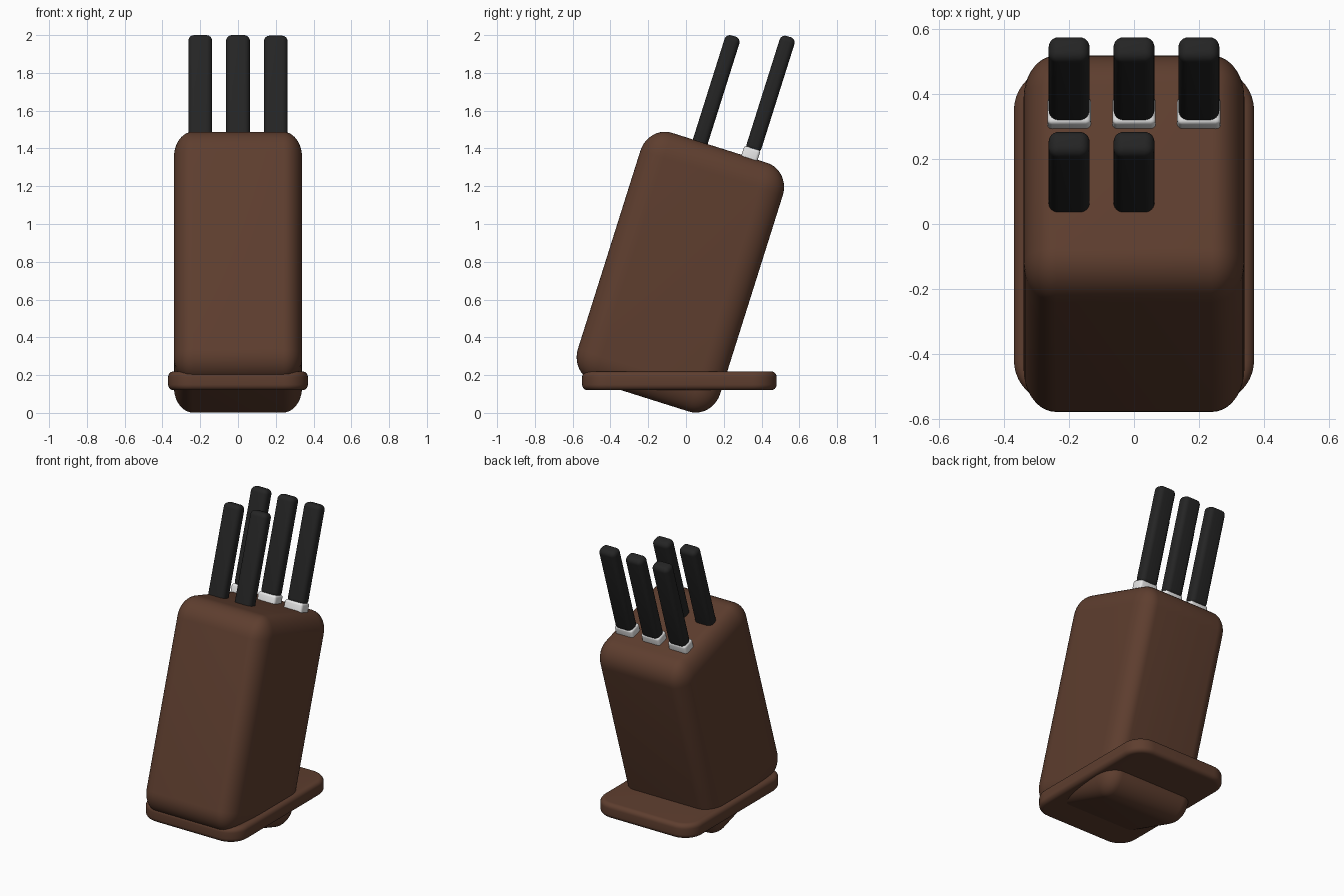
import bpy, bmesh
from math import radians
from mathutils import Matrix, Vector

cube = bpy.data.objects.get("Cube")
if cube:
    bpy.data.objects.remove(cube, do_unlink=True)


def material(name, rgb):
    m = bpy.data.materials.new(name)
    m.use_nodes = True
    color = (*rgb, 1)
    m.diffuse_color = color
    m.node_tree.nodes["Principled BSDF"].inputs["Base Color"].default_value = color
    return m


wood = material("brown wood", (0.112, 0.048, 0.028))
black = material("black handle", (0.018, 0.018, 0.018))
steel = material("pale steel", (0.8, 0.8, 0.8))

# Leaning frame shared by the block and everything slotted into it
LEAN = Matrix.Translation((0, -0.03, 0.745)) @ Matrix.Rotation(radians(-17.5), 4, "X")


def rounded_box(name, center, half, radii, mat, frame=Matrix(), segments=6, corner=0):
    """Box with separate rounding per axis; corner rounds the upright edges first."""
    half, radii = Vector(half), Vector(radii)
    bm = bmesh.new()
    bmesh.ops.create_cube(bm, size=2)
    bmesh.ops.scale(bm, vec=[h / r for h, r in zip(half, radii)], verts=bm.verts)
    if corner:
        upright = [e for e in bm.edges
                   if abs(e.verts[0].co.z - e.verts[1].co.z) > 0.1]
        bmesh.ops.bevel(bm, geom=upright, offset=corner / radii.x, segments=10,
                        profile=0.5, affect="EDGES")
        rims = [e for e in bm.edges
                if abs(e.verts[0].co.z - e.verts[1].co.z) < 0.001]
    else:
        rims = bm.edges[:]
    bmesh.ops.bevel(bm, geom=rims, offset=1, segments=segments,
                    profile=0.5, affect="EDGES")
    bmesh.ops.scale(bm, vec=radii, verts=bm.verts)
    bmesh.ops.translate(bm, vec=center, verts=bm.verts)
    bmesh.ops.recalc_face_normals(bm, faces=bm.faces)
    for f in bm.faces:
        f.smooth = True
    mesh = bpy.data.meshes.new(name)
    bm.to_mesh(mesh)
    bm.free()
    mesh.materials.append(mat)
    ob = bpy.data.objects.new(name, mesh)
    ob.matrix_world = frame
    bpy.context.collection.objects.link(ob)
    return ob


# Leaning block and its level base plate
rounded_box("block", (0, 0, 0), (0.34, 0.395, 0.69), (0.1, 0.13, 0.14), wood, LEAN, 10)
rounded_box("base_plate", (0, -0.035, 0.17), (0.37, 0.515, 0.05),
            (0.03, 0.03, 0.03), wood, corner=0.13)


def handle(name, x, y, bottom, top):
    rounded_box(name, (x, y, (bottom + top) / 2), (0.063, 0.041, (top - bottom) / 2),
                (0.03, 0.03, 0.03), black, LEAN)


# Back row: three handles, each on a steel bolster
for side, x in (("right", -0.2), ("middle", 0), ("left", 0.2)):
    handle("back_handle_" + side, x, 0.172, 0.725, 1.362)
    rounded_box("bolster_" + side, (x, 0.167, 0.69), (0.067, 0.045, 0.052),
                (0.015, 0.015, 0.015), steel, LEAN, 3)

# Front row: two handles set straight into the block
for side, x in (("right", -0.2), ("middle", 0)):
    handle("front_handle_" + side, x, -0.107, 0.6, 1.277)
